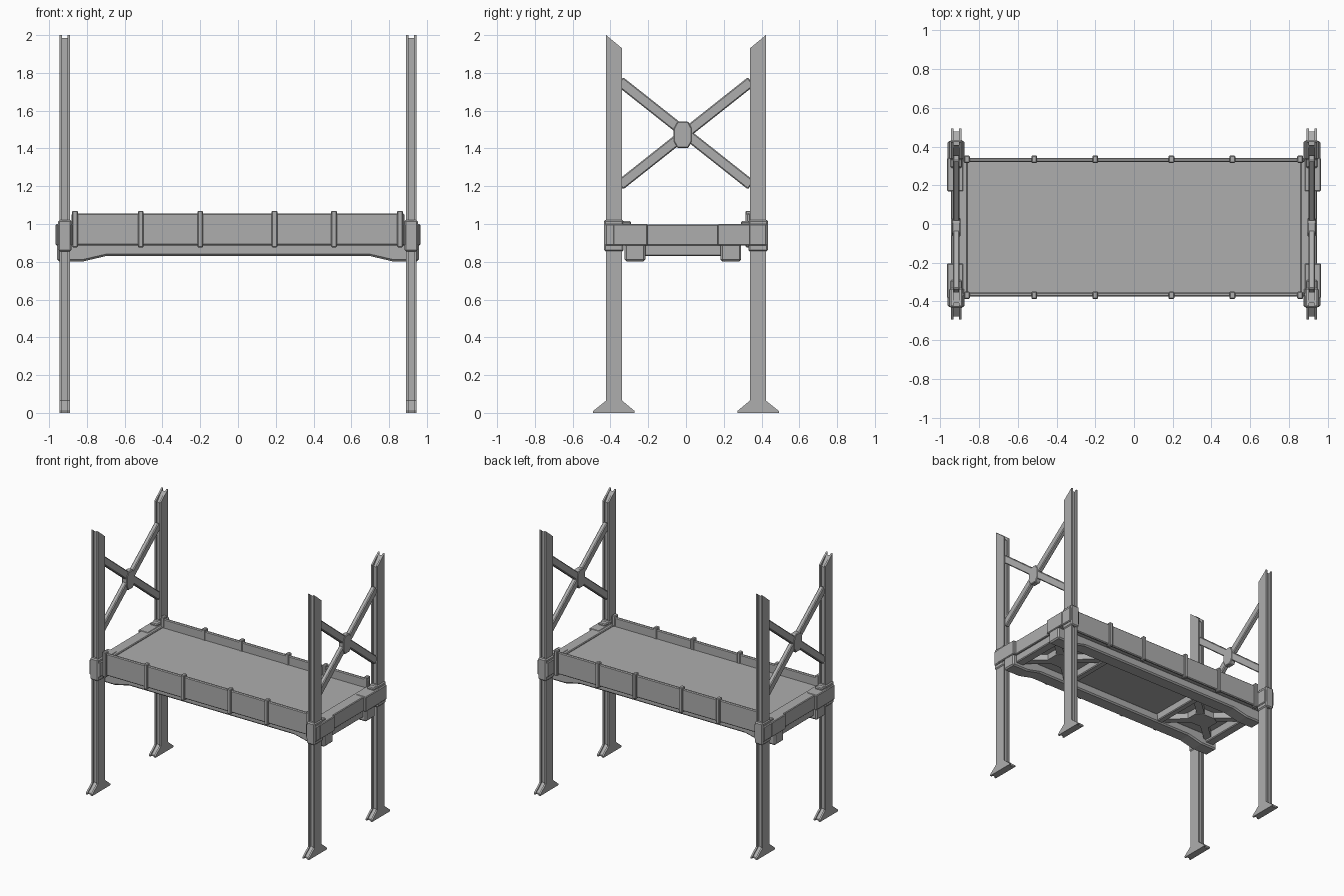
import bpy
import math

cube = bpy.data.objects.get("Cube")
if cube:
    bpy.data.objects.remove(cube)

steel = bpy.data.materials.new("grey_steel")
steel.use_nodes = True
GREY = (0.42, 0.42, 0.42, 1)
steel.diffuse_color = GREY
steel.node_tree.nodes["Principled BSDF"].inputs["Base Color"].default_value = GREY


def prism(name, pts, axis, a, b, bevel=0.0):
    """Extrude a flat outline along an axis, from a to b."""
    place = {"x": lambda p, t: (t, p[0], p[1]),
             "y": lambda p, t: (p[0], t, p[1]),
             "z": lambda p, t: (p[0], p[1], t)}[axis]
    n = len(pts)
    verts = [place(p, t) for t in (a, b) for p in pts]
    faces = [list(range(n)), list(range(n, 2 * n))]
    faces += [(i, (i + 1) % n, n + (i + 1) % n, n + i) for i in range(n)]
    mesh = bpy.data.meshes.new(name)
    mesh.from_pydata(verts, [], faces)
    mesh.materials.append(steel)
    obj = bpy.data.objects.new(name, mesh)
    bpy.context.collection.objects.link(obj)
    # make all normals point outward
    bpy.context.view_layer.objects.active = obj
    obj.select_set(True)
    bpy.ops.object.mode_set(mode="EDIT")
    bpy.ops.mesh.select_all(action="SELECT")
    bpy.ops.mesh.normals_make_consistent(inside=False)
    bpy.ops.object.mode_set(mode="OBJECT")
    obj.select_set(False)
    if bevel:
        mod = obj.modifiers.new("chamfer", "BEVEL")
        mod.width = bevel
        mod.segments = 1
    return obj


def box(name, x, y, z, bevel=0.0):
    return prism(name, [(x[0], y[0]), (x[1], y[0]), (x[1], y[1]), (x[0], y[1])],
                 "z", z[0], z[1], bevel)


def span(a, b, s):
    """Range a..b placed on side s of the centre plane."""
    return tuple(sorted((s * a, s * b)))


def bar(name, p, q, width, axis, a, b, bevel=0.0):
    """Straight bar between two points of a plane."""
    dx, dy = q[0] - p[0], q[1] - p[1]
    k = width / 2 / math.hypot(dx, dy)
    nx, ny = -dy * k, dx * k
    return prism(name, [(p[0] + nx, p[1] + ny), (q[0] + nx, q[1] + ny),
                        (q[0] - nx, q[1] - ny), (p[0] - nx, p[1] - ny)],
                 axis, a, b, bevel)


def post_outline(s, inset):
    """Post silhouette with flared foot and slanted top."""
    i = inset
    return [(s * y, z) for y, z in (
        (0.492 - i, 0), (0.492 - i, 0.01), (0.423 - i, 0.065),
        (0.423 - i, 2 - i), (0.338 + i, 1.93 - i),
        (0.338 + i, 0.065), (0.272 + i, 0.01), (0.272 + i, 0))]


MID = -0.017  # centre line of the deck across its width

for sx, side in ((1, "left"), (-1, "right")):
    for sy, end in ((-1, "front"), (1, "back")):
        tag = f"{end}_{side}"
        # Posts: two flanges joined by a recessed web
        for a, b, part in ((0.89, 0.903, "inner_flange"), (0.932, 0.945, "outer_flange")):
            prism(f"{tag}_post_{part}", post_outline(sy, 0), "x", *span(a, b, sx))
        prism(f"{tag}_post_web", post_outline(sy, 0.014), "x", *span(0.9, 0.935, sx))
        # Collars clamping the posts to the deck
        box(f"{tag}_collar", span(0.882, 0.952, sx), span(0.33, 0.434, sy), (0.855, 1.022), 0.008)
        box(f"{tag}_collar_band", span(0.875, 0.962, sx), span(0.33, 0.428, sy), (0.885, 1.0), 0.006)
        box(f"{tag}_post_shoe", span(0.888, 0.947, sx), span(0.29, 0.34, sy), (0.99, 1.015), 0.006)
        # Corner plates on the deck ends
        y = (-0.385, -0.203) if sy < 0 else (0.168, 0.342)
        box(f"{tag}_corner_plate", span(0.88, 0.965, sx), y, (0.887, 1.0), 0.005)

    # Cross bracing between the posts
    for k, word in ((1, "rising"), (-1, "falling")):
        bar(f"{side}_{word}_brace", (-0.35, 1.48 - k * 0.275), (0.345, 1.48 + k * 0.275),
            0.056, "x", *span(0.9, 0.935, sx), 0.006)
    prism(f"{side}_brace_hub",
          [(MID + a * 0.048, 1.472 + b * 0.07) for a, b in
           ((-1, -.5), (-.6, -1), (.6, -1), (1, -.5), (1, .5), (.6, 1), (-.6, 1), (-1, .5))],
          "x", *span(0.896, 0.939, sx), 0.005)

    # End beams and lower cross members
    box(f"{side}_end_beam", span(0.86, 0.945, sx), (-0.36, 0.335), (0.887, 0.997), 0.005)
    box(f"{side}_end_cross_member", span(0.86, 0.93, sx), (-0.25, 0.22), (0.83, 0.9), 0.006)
    box(f"{side}_inner_cross_member", span(0.4, 0.45, sx), (-0.25, 0.22), (0.838, 0.91), 0.006)

    # Horizontal bracing below the deck
    for k in (1, -1):
        bar(f"{side}_under_brace", (sx * 0.45, MID - k * 0.19), (sx * 0.87, MID + k * 0.19),
            0.055, "z", 0.85, 0.895)
    prism(f"{side}_under_hub",
          [(sx * 0.66 + a * 0.1, MID + b * 0.075) for a, b in
           ((-1, -.6), (-.5, -1), (.5, -1), (1, -.6), (1, .6), (.5, 1), (-.5, 1), (-1, .6))],
          "z", 0.847, 0.897)

# Deck floor
box("deck_floor", (-0.9, 0.9), (-0.362, 0.33), (0.895, 0.987))

# Long beams under the deck, deeper at their ends
half = [(0.7, 0.83), (0.82, 0.802), (0.958, 0.802), (0.958, 0.9)]
beam_outline = half + [(-x, z) for x, z in reversed(half)]
for name, y0, y1 in (("front_long_beam", -0.325, -0.215), ("back_long_beam", 0.182, 0.292)):
    prism(name, beam_outline, "y", y0, y1, 0.01)

# Side walls with their clamping ribs
for s, end in ((-1, "front"), (1, "back")):
    def across(a, b):
        return tuple(sorted((MID + s * a, MID + s * b)))
    box(f"{end}_wall", (-0.882, 0.882), across(0.336, 0.358), (0.887, 1.055), 0.006)
    for x in (-0.863, -0.515, -0.2, 0.193, 0.508, 0.858):
        box(f"{end}_wall_rib", (x - 0.015, x + 0.015), across(0.332, 0.371), (0.876, 1.07), 0.005)
